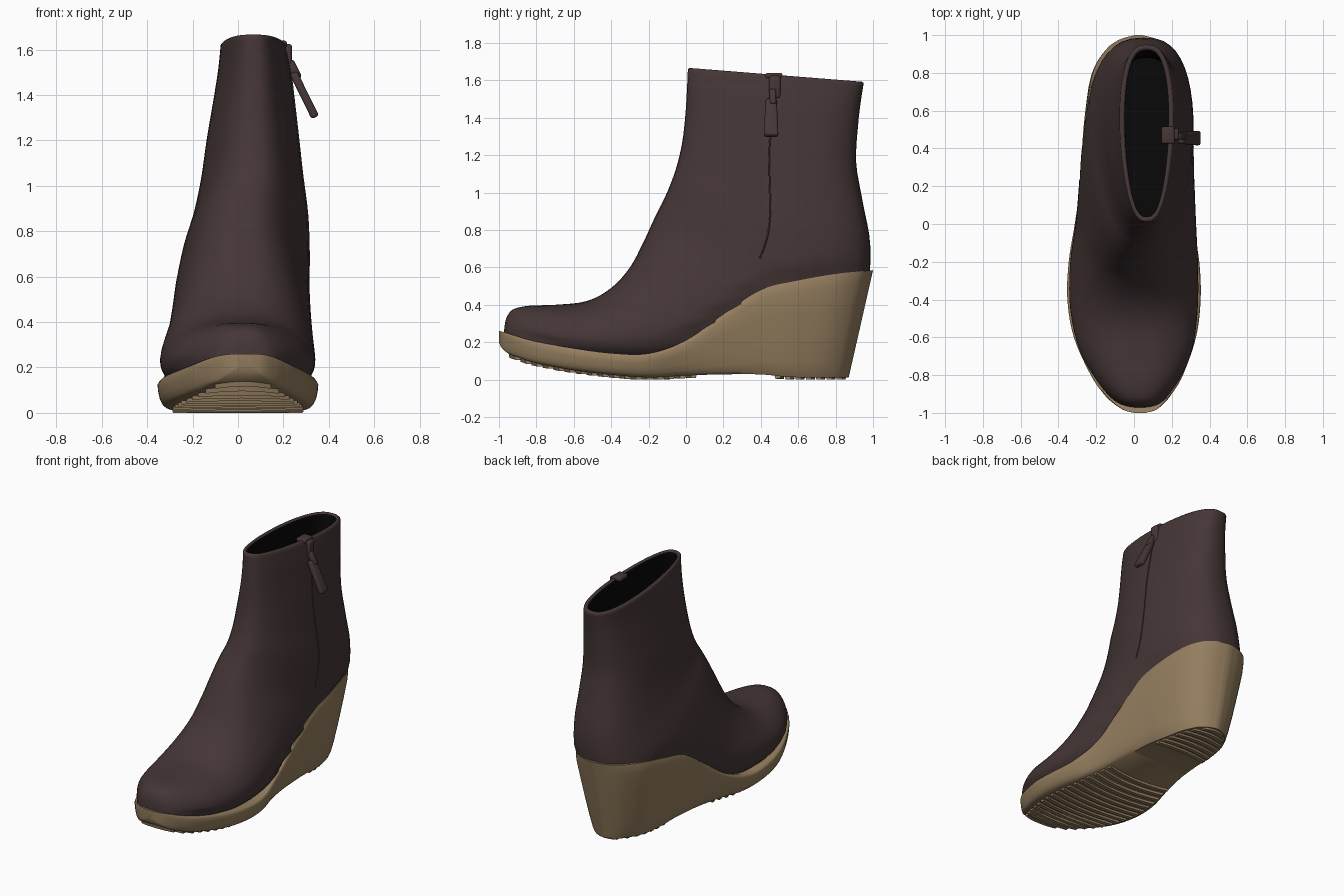
import bpy
import bmesh
import math
from mathutils import Vector

if "Cube" in bpy.data.objects:
    bpy.data.objects.remove(bpy.data.objects["Cube"])


def material(name, colour):
    mat = bpy.data.materials.new(name)
    mat.use_nodes = True
    mat.diffuse_color = (*colour, 1)
    mat.node_tree.nodes["Principled BSDF"].inputs["Base Color"].default_value = (*colour, 1)
    return mat


leather = material("dark brown leather", (0.06, 0.037, 0.037))
rubber = material("tan rubber", (0.3, 0.21, 0.115))
black = material("black lining", (0.002, 0.002, 0.002))


def spline(rows, steps):
    """Smooth (Catmull-Rom) interpolation through rows of parameters."""
    rows = [Vector(r) for r in rows]
    out = []
    for i in range(len(rows) - 1):
        a, b, c = rows[max(i - 1, 0)], rows[i], rows[i + 1]
        d = rows[min(i + 2, len(rows) - 1)]
        for k in range(steps):
            t = k / steps
            out.append(b + (c - a) * (t / 2)
                       + (a * 2 - b * 5 + c * 4 - d) * (t * t / 2)
                       + (b * 3 - a - c * 3 + d) * (t ** 3 / 2))
    return out + [rows[-1]]


def loft(bm, rings, first_dark=None):
    """Skin a list of equal closed rings and cap both ends."""
    verts = [[bm.verts.new(p) for p in ring] for ring in rings]
    n = len(rings[0])
    for i, (lo, hi) in enumerate(zip(verts, verts[1:])):
        for j in range(n):
            k = (j + 1) % n
            face = bm.faces.new((lo[j], lo[k], hi[k], hi[j]))
            if first_dark is not None and i >= first_dark:
                face.material_index = 1
    bm.faces.new(verts[0])
    end = bm.faces.new(verts[-1])
    if first_dark is not None:
        end.material_index = 1


def build(name, bm, mats, angle=40):
    bmesh.ops.recalc_face_normals(bm, faces=bm.faces)
    mesh = bpy.data.meshes.new(name)
    bm.to_mesh(mesh)
    bm.free()
    for m in mats:
        mesh.materials.append(m)
    obj = bpy.data.objects.new(name, mesh)
    bpy.context.collection.objects.link(obj)
    bpy.ops.object.select_all(action="DESELECT")
    obj.select_set(True)
    bpy.context.view_layer.objects.active = obj
    bpy.ops.object.shade_smooth_by_angle(angle=math.radians(angle))
    return obj


# Wedge sole
# y, centre x, half width, bottom taper, top z, bottom z
sole_rows = [
    (-1, .03, .03, .9, .26, .2),
    (-.985, .03, .085, .9, .257, .17),
    (-.95, .025, .135, .9, .247, .14),
    (-.9, .02, .182, .92, .23, .12),
    (-.8, .015, .247, .93, .203, .088),
    (-.6, .005, .327, .94, .168, .05),
    (-.4, 0, .357, .94, .142, .026),
    (-.2, 0, .35, .92, .14, .012),
    (0, 0, .318, .88, .21, .022),
    (.2, .01, .3, .84, .35, .028),
    (.4, .015, .295, .8, .48, .028),
    (.6, .02, .283, .78, .53, .014),
    (.8, .02, .25, .76, .565, .012),
    (.92, .025, .185, .74, .578, .012),
    (.975, .025, .11, .74, .583, .012),
    (1, .025, .02, .74, .585, .012),
]
wall = [(0, .9), (.05, .95), (.15, .98), (.35, 1), (.65, 1), (.88, .99), (.97, .97), (1, .95)]


def heel_shift(y):
    t = max(0, (y - .3) / .7)
    return .13 * t * t * (3 - 2 * t)


def sole_width(row, f):
    return row[2] * (row[3] + (1 - row[3]) * min(1, f * 1.1))


def sole_section(row):
    y, cx, w, taper, zt, zb = row
    side = [(k * sole_width(row, f), y - heel_shift(y) * (1 - f), zb + (zt - zb) * f)
            for f, k in wall]
    right = [Vector((cx + x, v, z)) for x, v, z in side]
    left = [Vector((cx - x, v, z)) for x, v, z in reversed(side)]
    return right + left


fine_stations = spline(sole_rows, 20)


def sole_at(y, f):
    """Sole parameters at a given y and fraction of the sole's height."""
    return min(fine_stations, key=lambda r: abs(r[0] - heel_shift(r[0]) * (1 - f) - y))


bm = bmesh.new()
loft(bm, [sole_section(r) for r in spline(sole_rows, 6)])
build("wedge_sole", bm, [rubber], 50)

# Upper: sections turning from upright at the toe to level at the opening
# front y, front z, back y, back z, half width, centre x
upper_rows = [
    (-.972, .27, -.972, .2, .025, .03),
    (-.96, .33, -.955, .17, .09, .03),
    (-.925, .375, -.915, .15, .145, .025),
    (-.84, .395, -.82, .13, .215, .02),
    (-.7, .4, -.65, .11, .293, .01),
    (-.53, .42, -.4, .08, .333, 0),
    (-.4, .49, -.1, .08, .335, 0),
    (-.3, .6, .2, .15, .315, .01),
    (-.23, .73, .5, .22, .302, .015),
    (-.17, .86, .85, .3, .292, .02),
    (-.12, .96, .965, .48, .277, .035),
    (-.085, 1.04, .985, .72, .25, .055),
    (-.05, 1.14, .945, .95, .222, .062),
    (-.02, 1.27, .91, 1.16, .2, .065),
    (-.003, 1.42, .92, 1.36, .175, .07),
    (.005, 1.55, .935, 1.49, .157, .072),
    (.01, 1.66, .95, 1.585, .142, .067),
]
SIDES = 48


def tuck(p):
    """Keep the part of the upper that sits in the sole inside its walls."""
    row = sole_at(p.y, 1)
    if p.z < row[4] + .03:
        f = max(0, min(1, (p.z - row[5]) / (row[4] - row[5])))
        row = sole_at(p.y, f)
        limit = max(.005, sole_width(row, f) * .96 - .008)
        p.x = row[1] + max(-limit, min(limit, p.x - row[1]))
    return p


def section(row, inset=0, lift=0):
    ty, tz, by, bz, w, cx = row
    front, back = Vector((cx, ty, tz)), Vector((cx, by, bz))
    along = (back - front).normalized() * inset
    front, back = front + along, back - along
    ring = []
    for i in range(SIDES):
        a = math.tau * i / SIDES
        s = (1 - math.cos(a)) / 2
        p = front.lerp(back, s)
        x = abs(math.sin(a)) ** 0.75 * (w - inset) * (0.86 + 0.28 * s)
        p.x += math.copysign(x, math.sin(a))
        p.z += lift
        ring.append(tuck(p))
    return ring


stations = spline(upper_rows, 4)
outer = [section(r) for r in stations]
top = stations[-1]
rim = [section(top, .008, .007), section(top, .02, .007), section(top, .027, 0)]
lining = [section(r, .03) for r in reversed(stations[47:-1])]
bm = bmesh.new()
loft(bm, outer + rim + lining, len(outer) + 2)
build("boot_upper", bm, [leather, black], 60)

# Tread: curved ribs under the forefoot and the heel
bm = bmesh.new()


def tread(start, stop, count, bow):
    for i in range(count):
        y = start + (stop - start) * i / (count - 1)
        row = sole_at(y, 0)
        half = row[2] * row[3] * .86
        rings = []
        for k in range(9):
            u = k / 4 - 1
            v = y + bow * u * u
            low = max(0, sole_at(v, 0)[5] - .014)
            x = row[1] + half * u
            rings.append([Vector((x, v + dy, z)) for dy, z in
                          ((-.02, low + .03), (-.013, low), (.013, low), (.02, low + .03))])
        loft(bm, rings)


tread(-.93, .01, 17, .03)
tread(.51, .84, 7, -.02)
build("tread_ribs", bm, [rubber], 30)

# Zip seam running down the side of the shaft
curve = bpy.data.curves.new("zip_seam", "CURVE")
curve.dimensions = "3D"
curve.bevel_depth = .004
path = [ring[SIDES // 4] for ring in outer[38:]]
line = curve.splines.new("POLY")
line.points.add(len(path) - 1)
for point, p in zip(line.points, path):
    point.co = (*p, 1)
curve.materials.append(leather)
bpy.context.collection.objects.link(bpy.data.objects.new("zip_seam", curve))


# Zip slider, link and pull tab
def block(name, size, centre, tilt=0, flare=1.0):
    bm = bmesh.new()
    bmesh.ops.create_cube(bm, size=1)
    for v in bm.verts:
        v.co = Vector(a * b for a, b in zip(v.co, size))
        if v.co.z < 0:
            v.co.y *= flare
    bmesh.ops.bevel(bm, geom=bm.edges[:], offset=min(size) * .35, segments=3,
                    profile=.5, affect="EDGES")
    obj = build(name, bm, [leather], 50)
    obj.location = centre
    obj.rotation_euler.y = tilt


SLANT = -.46
block("zip_slider", (.035, .06, .12), (.22, .475, 1.565))
block("zip_stop", (.07, .09, .03), (.18, .47, 1.625))
block("zip_link", (.04, .035, .09), (.245, .465, 1.51), SLANT)
block("zip_pull", (.036, .06, .22), (.292, .455, 1.4), SLANT, 1.3)
